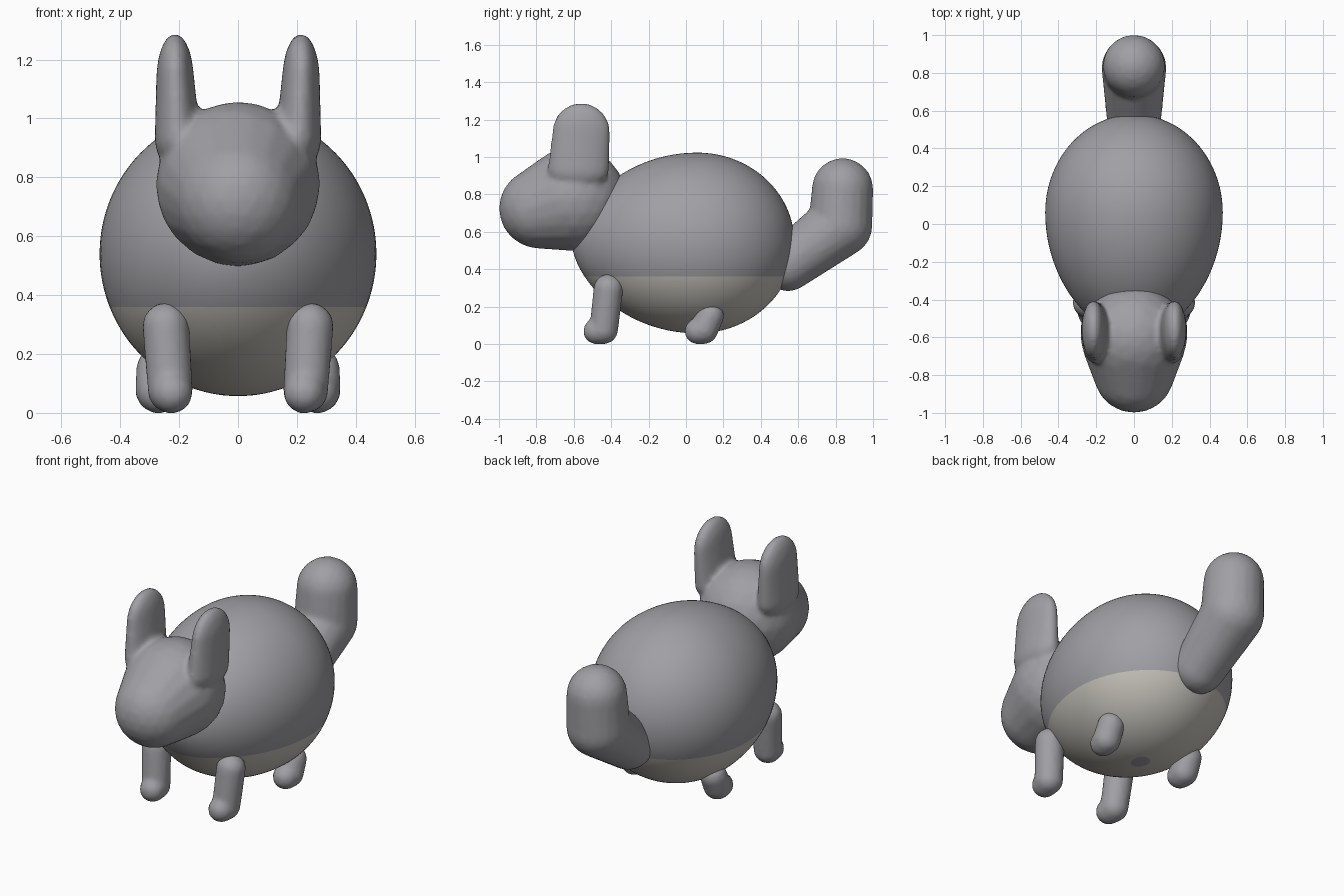
import bpy, bmesh, math
from mathutils import Vector

if "Cube" in bpy.data.objects:
    bpy.data.objects.remove(bpy.data.objects["Cube"])


def material(name, rgb):
    m = bpy.data.materials.new(name)
    m.diffuse_color = (*rgb, 1)
    m.use_nodes = True
    m.node_tree.nodes["Principled BSDF"].inputs["Base Color"].default_value = m.diffuse_color
    return m


GREY = material("grey fur", (0.35, 0.35, 0.375))
CREAM = material("pale belly", (0.56, 0.54, 0.49))

# Unit sphere points shared by all rounded limbs
ball = bmesh.new()
bmesh.ops.create_icosphere(ball, subdivisions=3, radius=1)
BALL = [v.co.copy() for v in ball.verts]
ball.free()


def add_object(name, bm, mats):
    me = bpy.data.meshes.new(name)
    bm.to_mesh(me)
    bm.free()
    for m in mats:
        me.materials.append(m)
    me.shade_smooth()
    ob = bpy.data.objects.new(name, me)
    bpy.context.collection.objects.link(ob)
    return ob


def blob(name, chains, voxel=0.015, smooth=3):
    """Hull each neighbouring pair of ellipsoids (centre, radii), then fuse."""
    bm = bmesh.new()
    for chain in chains:
        for pair in zip(chain, chain[1:]):
            verts = []
            for c, r in pair:
                r = r if isinstance(r, tuple) else (r, r, r)
                verts += [bm.verts.new(Vector(c) + Vector([p[i] * r[i] for i in range(3)]))
                          for p in BALL]
            res = bmesh.ops.convex_hull(bm, input=verts)
            loose = [v for v in verts if v.is_valid and not v.link_faces]
            bmesh.ops.delete(bm, geom=loose, context='VERTS')
    bmesh.ops.recalc_face_normals(bm, faces=bm.faces)
    ob = add_object(name, bm, [GREY])
    rm = ob.modifiers.new("fuse", 'REMESH')
    rm.mode = 'VOXEL'
    rm.voxel_size = voxel
    rm.use_smooth_shade = True
    sm = ob.modifiers.new("soften", 'SMOOTH')
    sm.factor = 0.5
    sm.iterations = smooth
    return ob


# Egg-shaped body, narrower toward the front
bm = bmesh.new()
bmesh.ops.create_uvsphere(bm, u_segments=96, v_segments=64, radius=1)
for v in bm.verts:
    t = v.co.y
    s = math.sqrt(max(1 - t * t, 0))
    if t > 0:
        y, k = 0.06 + 0.52 * t, 1
    else:
        y, k = 0.06 + 0.67 * t, s ** 0.2
    v.co = (v.co.x * k * 0.47, y, 0.54 + v.co.z * k * 0.483)
# Pale belly below a height line, with a small grey spot underneath
bmesh.ops.bisect_plane(bm, geom=bm.verts[:] + bm.edges[:] + bm.faces[:],
                       plane_co=(0, 0, 0.36), plane_no=(0, 0, 1))
for f in bm.faces:
    c = f.calc_center_median()
    spot = c.z < 0.2 and math.hypot(c.x, c.y - 0.06) < 0.055
    f.material_index = 1 if c.z < 0.36 and not spot else 0
add_object("body", bm, [GREY, CREAM])

# Head with snout and two upright ears
head = [((0, -0.60, 0.777), 0.28), ((0, -0.785, 0.725), 0.215)]
ears = [[((s * 0.205, -0.575, 0.93), (0.078, 0.165, 0.10)),
         ((s * 0.214, -0.56, 1.13), (0.064, 0.156, 0.16))] for s in (-1, 1)]
blob("head_with_ears", [head] + ears, smooth=5)

# Legs with small feet
for side, s in (("left", -1), ("right", 1)):
    blob("front_leg_" + side, [[((s * 0.245, -0.415, 0.295), 0.08),
                                ((s * 0.23, -0.44, 0.076), 0.077),
                                ((s * 0.225, -0.48, 0.068), 0.07)]])
    blob("back_leg_" + side, [[((s * 0.272, 0.13, 0.15), 0.074),
                               ((s * 0.272, 0.095, 0.076), 0.077),
                               ((s * 0.270, 0.062, 0.068), 0.07)]])

# Bent tail
blob("tail", [[((0, 0.545, 0.425), 0.143), ((0, 0.825, 0.635), 0.172),
               ((0, 0.837, 0.83), 0.164)]])
